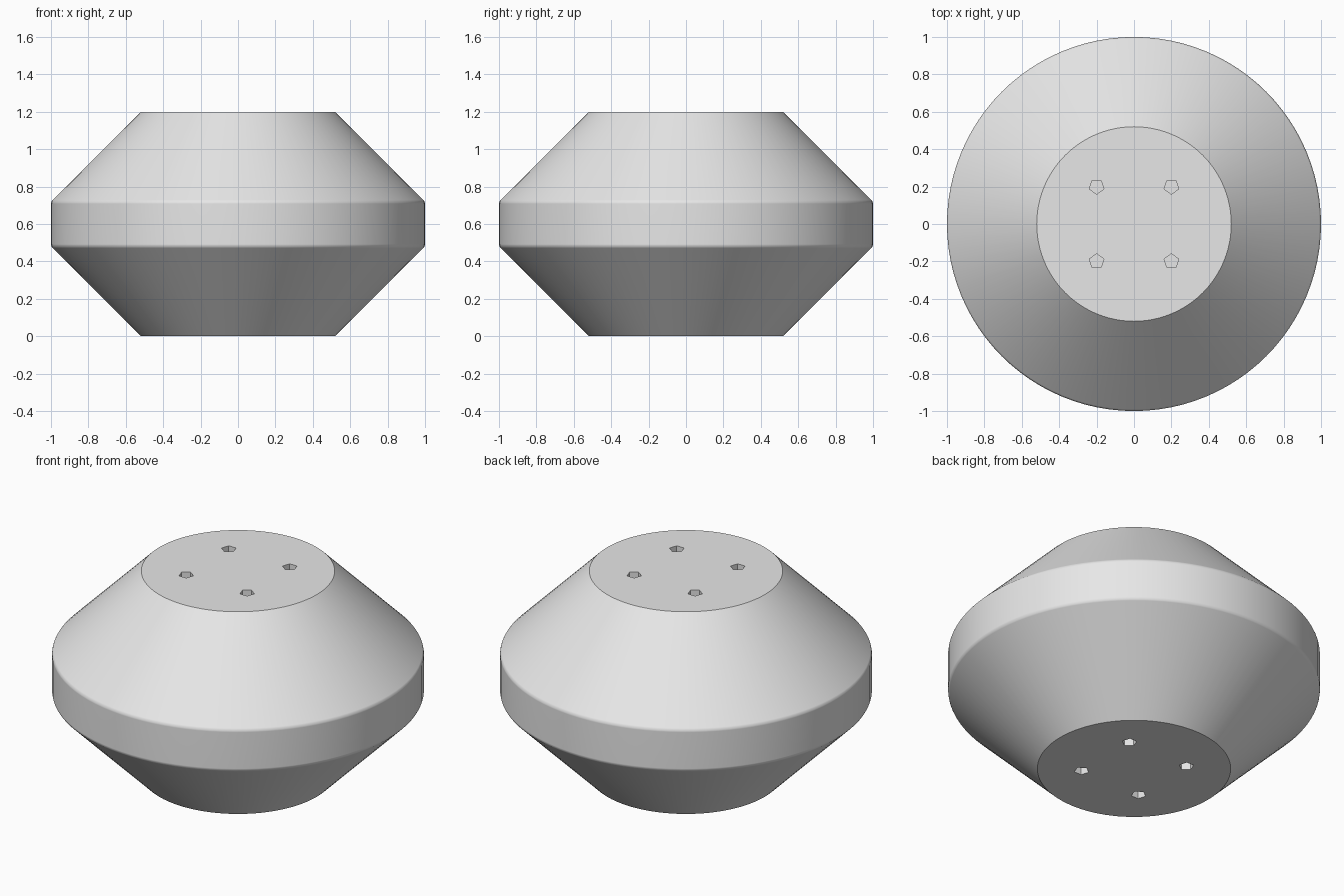
import bpy
import bmesh
from math import cos, sin, pi

HEIGHT = 1.2
SEGMENTS = 96
SOCKET_DEPTH = 0.2

if "Cube" in bpy.data.objects:
    bpy.data.objects.remove(bpy.data.objects["Cube"])

# Single grey material
grey = bpy.data.materials.new("grey")
grey.use_nodes = True
grey.diffuse_color = (0.8, 0.8, 0.8, 1)
grey.node_tree.nodes["Principled BSDF"].inputs["Base Color"].default_value = (0.8, 0.8, 0.8, 1)


def make_object(name, bm):
    bmesh.ops.recalc_face_normals(bm, faces=bm.faces)
    mesh = bpy.data.meshes.new(name)
    bm.to_mesh(mesh)
    bm.free()
    mesh.materials.append(grey)
    obj = bpy.data.objects.new(name, mesh)
    bpy.context.collection.objects.link(obj)
    return obj


def ring(bm, count, radius, z, x=0, y=0, start=0):
    angles = [start + 2 * pi * i / count for i in range(count)]
    return [bm.verts.new((x + radius * cos(a), y + radius * sin(a), z)) for a in angles]


def loft(bm, rings):
    for low, high in zip(rings, rings[1:]):
        n = len(low)
        for i in range(n):
            j = (i + 1) % n
            bm.faces.new((low[i], low[j], high[j], high[i]))
    bm.faces.new(rings[0])
    bm.faces.new(rings[-1])


# Body: two truncated cones joined by a straight band with softened corners
bm = bmesh.new()
profile = [(0.52, 0), (1, 0.48), (1, 0.72), (0.52, HEIGHT)]
rings = [ring(bm, SEGMENTS, r, z) for r, z in profile]
loft(bm, rings)
corners = set(rings[1] + rings[2])
soft = [e for e in bm.edges
        if all(v in corners for v in e.verts) and abs(e.verts[0].co.z - e.verts[1].co.z) < 0.01]
bmesh.ops.bevel(bm, geom=soft, offset=0.012, segments=3, profile=0.5, affect='EDGES')
body = make_object("body", bm)

# Four pentagonal sockets in each flat end, their points facing the centre line
bm = bmesh.new()
for end in (0, HEIGHT):
    for x in (-0.2, 0.2):
        for side in (-1, 1):
            loft(bm, [ring(bm, 5, 0.041, end + d, x, side * 0.2, -side * pi / 2)
                      for d in (-SOCKET_DEPTH, SOCKET_DEPTH)])
cutter = make_object("socket_cutter", bm)
cutter.hide_render = True

cut = body.modifiers.new("sockets", 'BOOLEAN')
cut.operation = 'DIFFERENCE'
cut.solver = 'EXACT'
cut.object = cutter

bpy.ops.object.select_all(action='DESELECT')
body.select_set(True)
bpy.context.view_layer.objects.active = body
bpy.ops.object.modifier_apply(modifier=cut.name)
bpy.data.objects.remove(cutter)

# Smooth sides, crisp rims
bpy.ops.object.shade_smooth_by_angle(angle=pi / 6)
weighted = body.modifiers.new("weighted_normals", 'WEIGHTED_NORMAL')
weighted.keep_sharp = True
